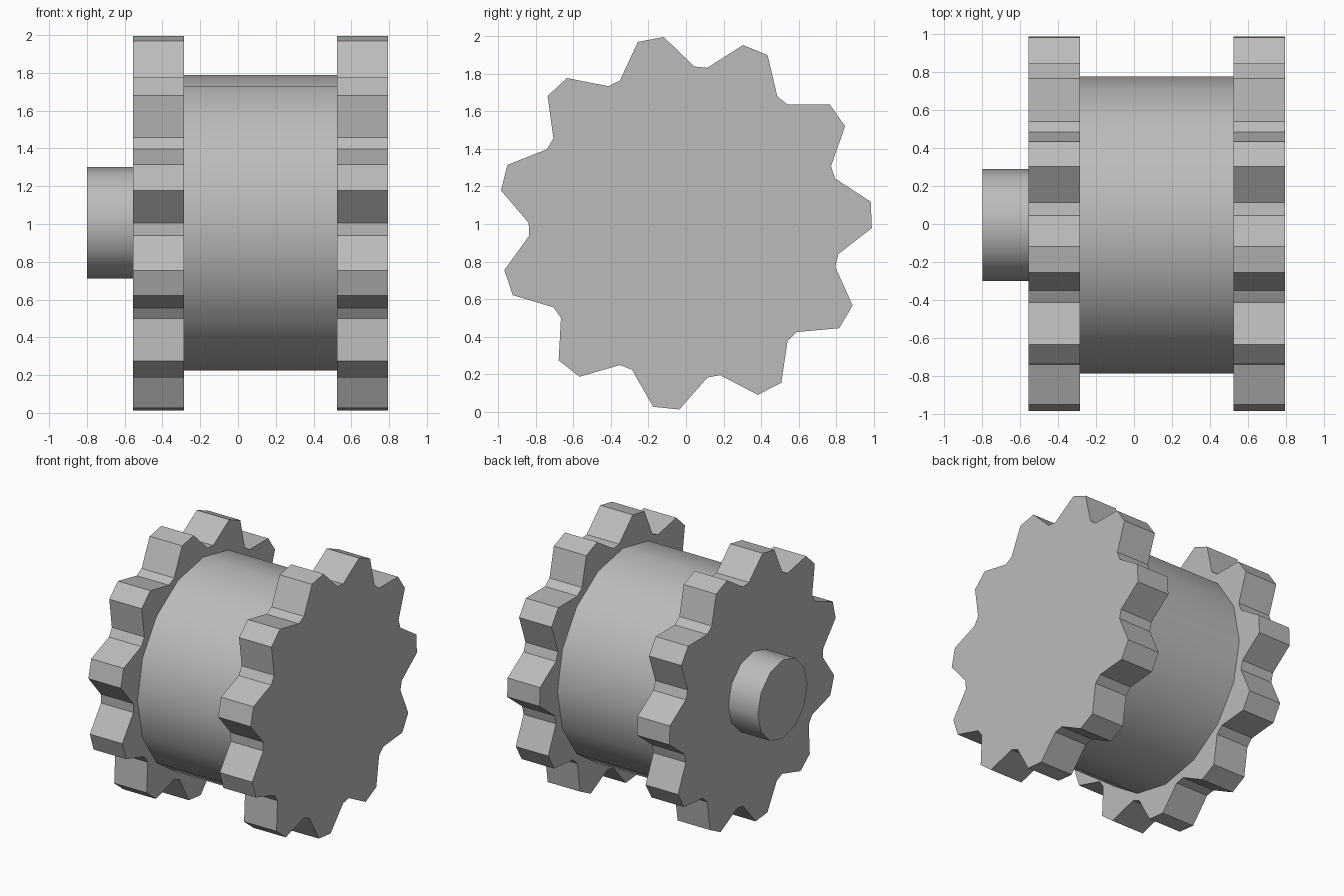
import bpy
import bmesh
from math import cos, sin, radians, tau

cube = bpy.data.objects.get("Cube")
if cube:
    bpy.data.objects.remove(cube, do_unlink=True)

CY, CZ = -0.005, 1.007  # axle centre

grey = bpy.data.materials.new("plain grey")
grey.use_nodes = True
colour = (0.5, 0.5, 0.5, 1)
grey.diffuse_color = colour
grey.node_tree.nodes["Principled BSDF"].inputs["Base Color"].default_value = colour


def extrude_profile(name, points, x0, x1, smooth=False):
    """Extrude a closed (y, z) outline along x."""
    bm = bmesh.new()
    face = bm.faces.new([bm.verts.new((x0, CY + y, CZ + z)) for y, z in points])
    moved = bmesh.ops.extrude_face_region(bm, geom=[face], use_keep_orig=True)
    verts = [v for v in moved["geom"] if isinstance(v, bmesh.types.BMVert)]
    bmesh.ops.translate(bm, verts=verts, vec=(x1 - x0, 0, 0))
    bmesh.ops.recalc_face_normals(bm, faces=bm.faces)
    mesh = bpy.data.meshes.new(name)
    bm.to_mesh(mesh)
    bm.free()
    mesh.materials.append(grey)
    obj = bpy.data.objects.new(name, mesh)
    bpy.context.collection.objects.link(obj)
    if smooth:
        bpy.ops.object.select_all(action="DESELECT")
        obj.select_set(True)
        bpy.context.view_layer.objects.active = obj
        bpy.ops.object.shade_smooth_by_angle(angle=radians(40))
    return obj


def polar(r, a):
    return r * cos(a), r * sin(a)


def circle(r, sides):
    return [polar(r, tau * i / sides) for i in range(sides)]


# Toothed outline: a flat tip and a flat root per tooth
TEETH, TIP, ROOT = 11, 0.995, 0.833
outline = []
for i in range(TEETH):
    mid = radians(2.4) + tau * i / TEETH
    for r, offset in ((ROOT, -14), (TIP, -4.05), (TIP, 4.05), (ROOT, 14)):
        outline.append(polar(r, mid + radians(offset)))

# Two sprocket wheels, the drum between them and the axle stub
extrude_profile("right_sprocket", outline, -0.555, -0.285)
extrude_profile("left_sprocket", outline, 0.525, 0.795)
extrude_profile("drum", circle(0.782, 16), -0.285, 0.525, smooth=True)
extrude_profile("axle_stub", circle(0.295, 12), -0.8, -0.555, smooth=True)
